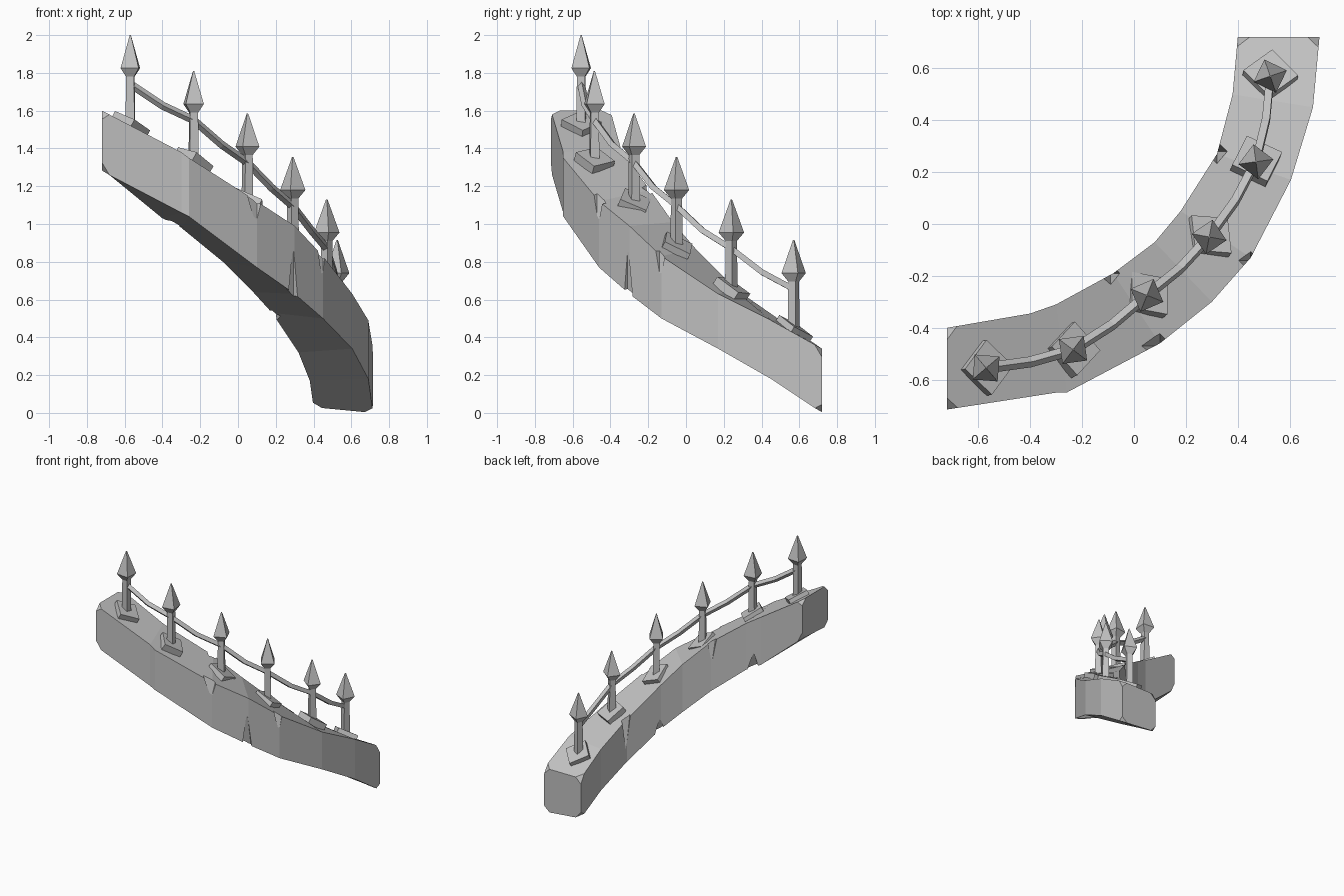
import bpy, bmesh, math
from mathutils import Vector, Matrix

cube = bpy.data.objects.get("Cube")
if cube:
    bpy.data.objects.remove(cube, do_unlink=True)

stone = bpy.data.materials.new("grey_stone")
stone.use_nodes = True
grey = (0.54, 0.54, 0.54, 1)
stone.diffuse_color = grey
for node in stone.node_tree.nodes:
    if node.type == 'BSDF_PRINCIPLED':
        node.inputs["Base Color"].default_value = grey


def add_object(name, data):
    ob = bpy.data.objects.new(name, data)
    bpy.context.collection.objects.link(ob)
    data.materials.append(stone)
    return ob


def finish(name, bm):
    bmesh.ops.recalc_face_normals(bm, faces=bm.faces)
    me = bpy.data.meshes.new(name)
    bm.to_mesh(me)
    bm.free()
    return add_object(name, me)


def loft(bm, rings):
    # skin a list of closed rings and cap both ends
    rows = [[bm.verts.new(p) for p in ring] for ring in rings]
    n = len(rows[0])
    for a, b in zip(rows, rows[1:]):
        for i in range(n):
            j = (i + 1) % n
            bm.faces.new((a[i], a[j], b[j], b[i]))
    bm.faces.new(rows[0])
    bm.faces.new(rows[-1])
    return rows


# Curved sloping wall: outer x, y, bottom, top, then inner x, y, bottom, top
stations = [
    (-.72, -.715, 1.28, 1.60, -.72, -.40, 1.30, 1.60),
    (-.30, -.65, 1.06, 1.38, -.40, -.345, 1.03, 1.40),
    (-.26, -.65, 1.04, 1.35, -.30, -.31, .98, 1.34),
    (.10, -.46, .77, 1.12, -.08, -.19, .80, 1.18),
    (.30, -.30, .63, .99, .08, -.07, .64, 1.01),
    (.45, -.13, .50, .83, .18, .05, .53, .87),
    (.605, .17, .34, .63, .32, .27, .32, .65),
    (.69, .45, .18, .49, .38, .50, .17, .49),
    (.715, .72, .0, .34, .40, .72, .03, .34),
]
bm = bmesh.new()
rows = loft(bm, [[(ox, oy, ob), (ox, oy, ot), (ix, iy, it), (ix, iy, ib)]
                 for ox, oy, ob, ot, ix, iy, ib, it in stations])
# broken-off corners at both ends
bmesh.ops.bevel(bm, geom=rows[0] + rows[-1], offset=0.045, segments=1,
                affect='VERTICES')
wall = finish("curved_wall", bm)

# Chips knocked out of the wall edges: position, radius, height (sign = up or down)
chips = [
    ((.295, -.31, .60), .05, .29),
    ((.10, -.47, 1.16), .07, -.16),
    ((.45, -.14, .87), .05, -.16),
    ((.32, .28, .69), .05, -.28),
    ((-.09, -.19, 1.22), .05, -.20),
    ((.18, .06, .48), .06, .14),
    ((-.35, -.33, .98), .06, .14),
]
bm = bmesh.new()
for pos, radius, height in chips:
    turn = Matrix.Rotation(math.pi if height < 0 else 0, 4, 'X')
    lift = Matrix.Translation((0, 0, abs(height) / 2))
    bmesh.ops.create_cone(bm, cap_ends=True, segments=4, radius1=radius,
                          radius2=0, depth=abs(height),
                          matrix=Matrix.Translation(pos) @ turn @ lift)
cutter = finish("chip_cutter", bm)
cutter.hide_render = True
cut = wall.modifiers.new("chips", 'BOOLEAN')
cut.operation = 'DIFFERENCE'
cut.object = cutter
bpy.context.view_layer.objects.active = wall
wall.select_set(True)
bpy.ops.object.modifier_apply(modifier=cut.name)
bpy.data.objects.remove(cutter, do_unlink=True)

# Spear-topped posts: tip position and plate turn in degrees
posts = [
    ((-.57, -.555, 2.0), 38), ((-.235, -.485, 1.81), 20),
    ((.05, -.275, 1.585), -45), ((.29, -.05, 1.355), -50),
    ((.47, .24, 1.13), -95), ((.525, .57, .915), -40),
]
tips = [Vector(p) for p, _ in posts]
# radius and distance below the tip along the post
profile = [(.034, .50), (.030, .22), (.068, .175), (.004, 0)]

for i, (tip, (_, turn)) in enumerate(zip(tips, posts)):
    before, after = tips[max(i - 1, 0)], tips[min(i + 1, len(tips) - 1)]
    along = (after - before).normalized()
    yaw = math.atan2(along.y, along.x)

    bm = bmesh.new()
    loft(bm, [[tip + Vector((r * math.cos(yaw + k * math.pi / 2 + .5),
                             r * math.sin(yaw + k * math.pi / 2 + .5), -drop))
               for k in range(4)] for r, drop in profile])
    finish(f"spear_post_{i + 1}", bm)

    # square foot plate lying on the slope
    across = Vector((-math.sin(yaw), math.cos(yaw), 0))
    normal = along.cross(across)
    frame = Matrix((along, across, normal)).transposed().to_4x4()
    spin = Matrix.Rotation(math.radians(turn), 4, 'Z')
    bm = bmesh.new()
    bmesh.ops.create_cube(bm, size=1, matrix=Matrix.Translation(tip - Vector((0, 0, .475)))
                          @ frame @ spin @ Matrix.Diagonal((.15, .15, .05, 1)))
    finish(f"foot_plate_{i + 1}", bm)

# Sagging handrail threaded through the posts
path = []
for a, b in zip(tips, tips[1:]):
    mid = (a + b) / 2
    bow = Vector((b.y - a.y, a.x - b.x, 0)).normalized() * .012
    path += [a, mid + bow - Vector((0, 0, .018))]
path.append(tips[-1])
rail = bpy.data.curves.new("handrail", 'CURVE')
rail.dimensions = '3D'
rail.bevel_depth = .021
rail.bevel_resolution = 0
rail.use_fill_caps = True
spline = rail.splines.new('POLY')
spline.points.add(len(path) - 1)
for point, p in zip(spline.points, path):
    point.co = (p.x, p.y, p.z - .26, 1)
spline.use_smooth = False
add_object("handrail", rail)
